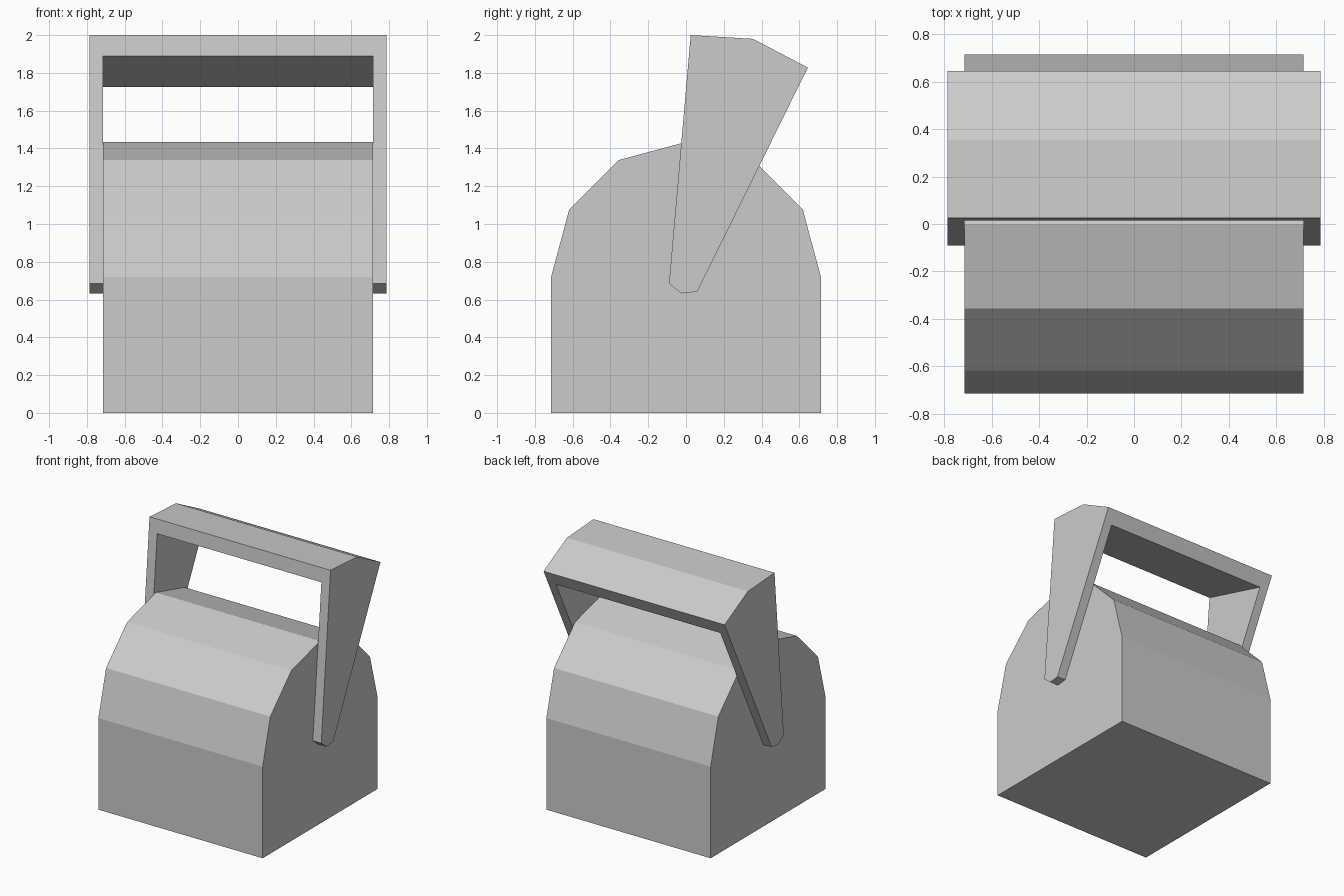
import bpy
import bmesh
import math

if "Cube" in bpy.data.objects:
    bpy.data.objects.remove(bpy.data.objects["Cube"])


def prism(name, profile, half_width):
    """Extrude a (y, z) profile symmetrically along x."""
    bm = bmesh.new()
    face = bm.faces.new([bm.verts.new((-half_width, y, z)) for y, z in profile])
    ext = bmesh.ops.extrude_face_region(bm, geom=[face])
    verts = [v for v in ext["geom"] if isinstance(v, bmesh.types.BMVert)]
    bmesh.ops.translate(bm, verts=verts, vec=(2 * half_width, 0, 0))
    bmesh.ops.recalc_face_normals(bm, faces=bm.faces)
    mesh = bpy.data.meshes.new(name)
    bm.to_mesh(mesh)
    bm.free()
    obj = bpy.data.objects.new(name, mesh)
    bpy.context.collection.objects.link(obj)
    return obj


R = 0.714        # half width of the body and radius of its domed top
SPRING = 0.72    # height where the dome starts

# Body: square block with a six-sided half-round top
dome = [(R * math.cos(math.radians(a)), SPRING + R * math.sin(math.radians(a)))
        for a in range(0, 181, 30)]
prism("body", [(-R, 0), (R, 0)] + dome, R)

# Handle: tapered, backward-leaning profile across the full width
handle = prism("handle", [(0.025, 2.0), (0.355, 1.98), (0.645, 1.828),
                          (0.06, 0.642), (-0.025, 0.633), (-0.09, 0.685)], 0.787)

# Opening between the arms, leaving a grip with a sloping underside
cutter = prism("handle_opening_cutter",
               [(-0.4, 2.009), (1.0, 1.609), (1.0, 0.4), (-0.4, 0.4)], R)
cutter.hide_render = True
cut = handle.modifiers.new("opening", 'BOOLEAN')
cut.operation = 'DIFFERENCE'
cut.solver = 'EXACT'
cut.object = cutter
bpy.context.view_layer.objects.active = handle
bpy.ops.object.modifier_apply(modifier=cut.name)
bpy.data.objects.remove(cutter)
